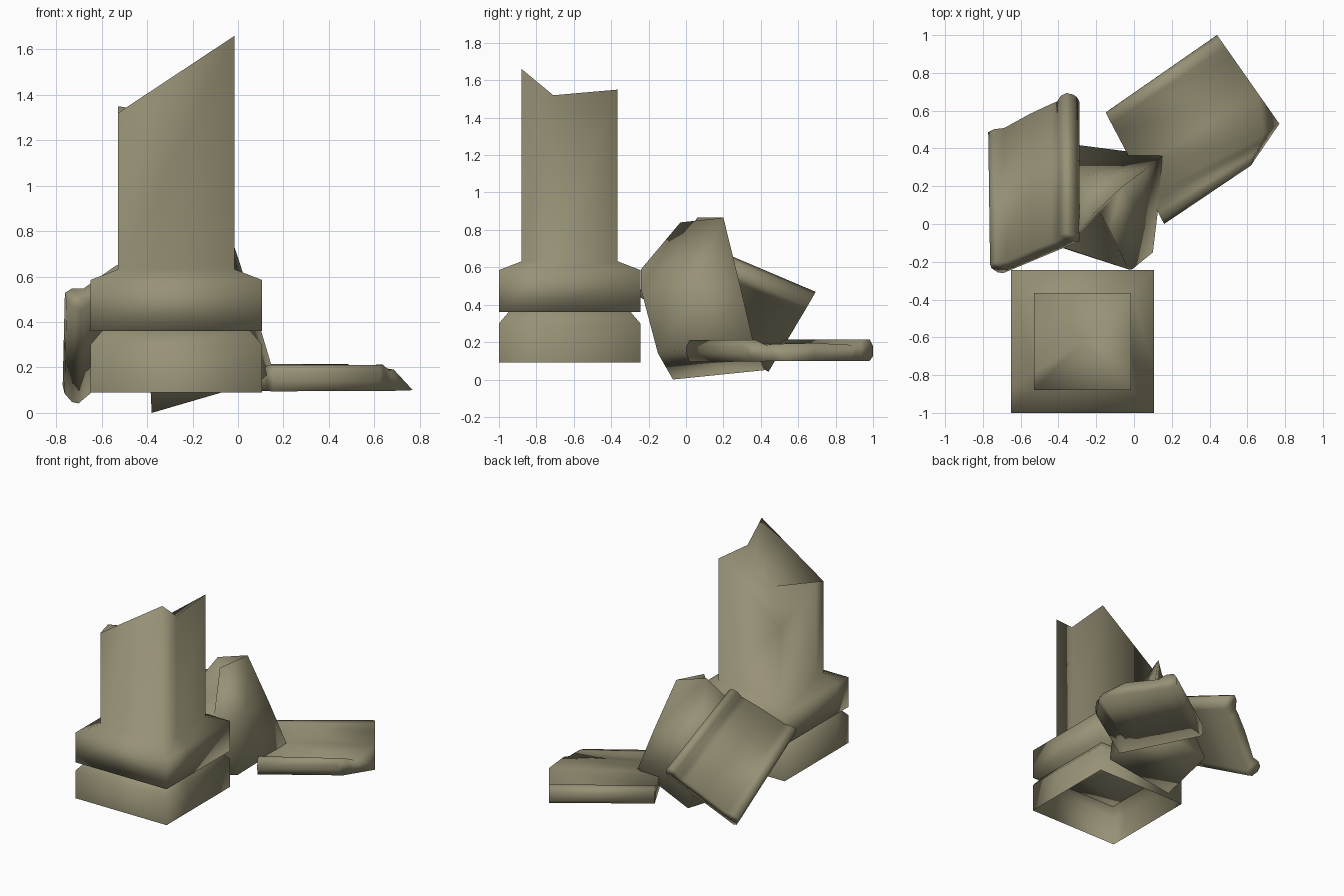
import bpy, bmesh
from mathutils import Vector

if "Cube" in bpy.data.objects:
    bpy.data.objects.remove(bpy.data.objects["Cube"])

stone = bpy.data.materials.new("olive_stone")
stone.diffuse_color = (0.31, 0.285, 0.18, 1)
stone.use_nodes = True
stone.node_tree.nodes["Principled BSDF"].inputs["Base Color"].default_value = stone.diffuse_color


def make(name, rings, cap_start=False, fan=None, strip_caps=False):
    """Skin a list of equal-length rings; a fan point or quad strips close the ends."""
    bm = bmesh.new()
    vs = [[bm.verts.new(p) for p in r] for r in rings]
    n = len(vs[0])
    for a, b in zip(vs, vs[1:]):
        for i in range(n):
            j = (i + 1) % n
            bm.faces.new((a[i], a[j], b[j], b[i]))
    if cap_start:
        bm.faces.new(vs[0][::-1])
    if fan:
        c = bm.verts.new(fan)
        for i in range(n):
            bm.faces.new((vs[-1][i], vs[-1][(i + 1) % n], c))
    if strip_caps:
        for r in (vs[0], vs[-1]):
            for i in range(n // 2 - 1):
                bm.faces.new((r[i], r[i + 1], r[n - 2 - i], r[n - 1 - i]))
    bmesh.ops.recalc_face_normals(bm, faces=bm.faces)
    me = bpy.data.meshes.new(name)
    bm.to_mesh(me)
    bm.free()
    me.materials.append(stone)
    me.polygons.foreach_set("use_smooth", [True] * len(me.polygons))
    ob = bpy.data.objects.new(name, me)
    bpy.context.collection.objects.link(ob)
    return ob


CX, CY = -0.272, -0.622
# Outline of the square column, with an extra point on the right and left sides
OUTLINE = [(-1, -1), (1, -1), (1, -.34), (1, 1), (-1, 1), (-1, -.65)]


def square(h, z):
    return [(CX + sx * h, CY + sy * h, z) for sx, sy in OUTLINE]


# Lower plinth block, open underneath
make("lower_plinth", [square(0.378, 0.09), square(0.378, 0.30), square(0.325, 0.362)])

# Upper plinth block and broken shaft with a ragged, hollowed top
ragged = [1.32, 1.66, 1.52, 1.55, 1.16, 1.35]
top = [(x, y, z) for (x, y, _), z in zip(square(0.257, 0), ragged)]
make("broken_column", [square(0.378, 0.36), square(0.378, 0.585), square(0.257, 0.632), top],
     cap_start=True, fan=(-0.27, -0.62, 1.31))

# Slab cross-section: rounded rims on both long sides (across, height)
UPPER = [(0, -.035), (.03, 0), (.10, 0), (.18, -.03), (.5, -.02), (.75, -.025),
         (.82, -.03), (.90, 0), (.97, 0), (1, -.035)]
SECTION = UPPER + [(t, {0: -.09, 1: -.07}.get(t, -.115)) for t, _ in UPPER[::-1]]


def along(path, t):
    for (t0, p), (t1, q) in zip(path, path[1:]):
        if t <= t1:
            return Vector(p).lerp(Vector(q), (t - t0) / (t1 - t0))


def slab(name, start, end, chip=0):
    side = Vector(start[-1][1]) - Vector(start[0][1])
    run = Vector(end[0][1]) - Vector(start[0][1])
    n = run.cross(side).normalized()
    n = n if n.z > 0 else -n
    rings = [[along(e, t) + n * h for t, h in SECTION] for e in (start, end)]
    # Slope the far corner back towards the top
    for p, (t, h) in zip(rings[1], SECTION):
        p -= run.normalized() * chip * (1 + h / .115) * max(0, 1 - abs(t - .75) / .25)
    make(name, rings, strip_caps=True)


# Fallen slab lying flat on the right
slab("flat_slab", [(0, (-.15, .59, .215)), (1, (.16, 0, .21))],
     [(0, (.44, 1, .215)), (.75, (.77, .53, .215)), (1, (.62, .31, .21))], chip=.13)
# Slab leaning on the left
slab("leaning_slab", [(0, (-.775, -.22, .52)), (1, (-.345, -.04, .79))],
     [(0, (-.785, .48, .11)), (1, (-.345, .70, .48))])

# Tilted broken block in the middle, with a hollow broken top
make("broken_block", [
    [(-.38, -.07, 0), (.10, -.15, .14), (.13, .10, .17), (.15, .36, .20), (-.31, .42, .05)],
    [(-.40, -.12, .42), (-.01, -.24, .48), (.03, .06, .50), (.06, .29, .50), (-.29, .25, .45)],
    [(-.36, -.13, .59), (-.03, -.24, .59), (-.13, -.03, .84), (-.06, .20, .865), (-.21, .06, .865)],
], cap_start=True, fan=(-.18, .06, .62))
